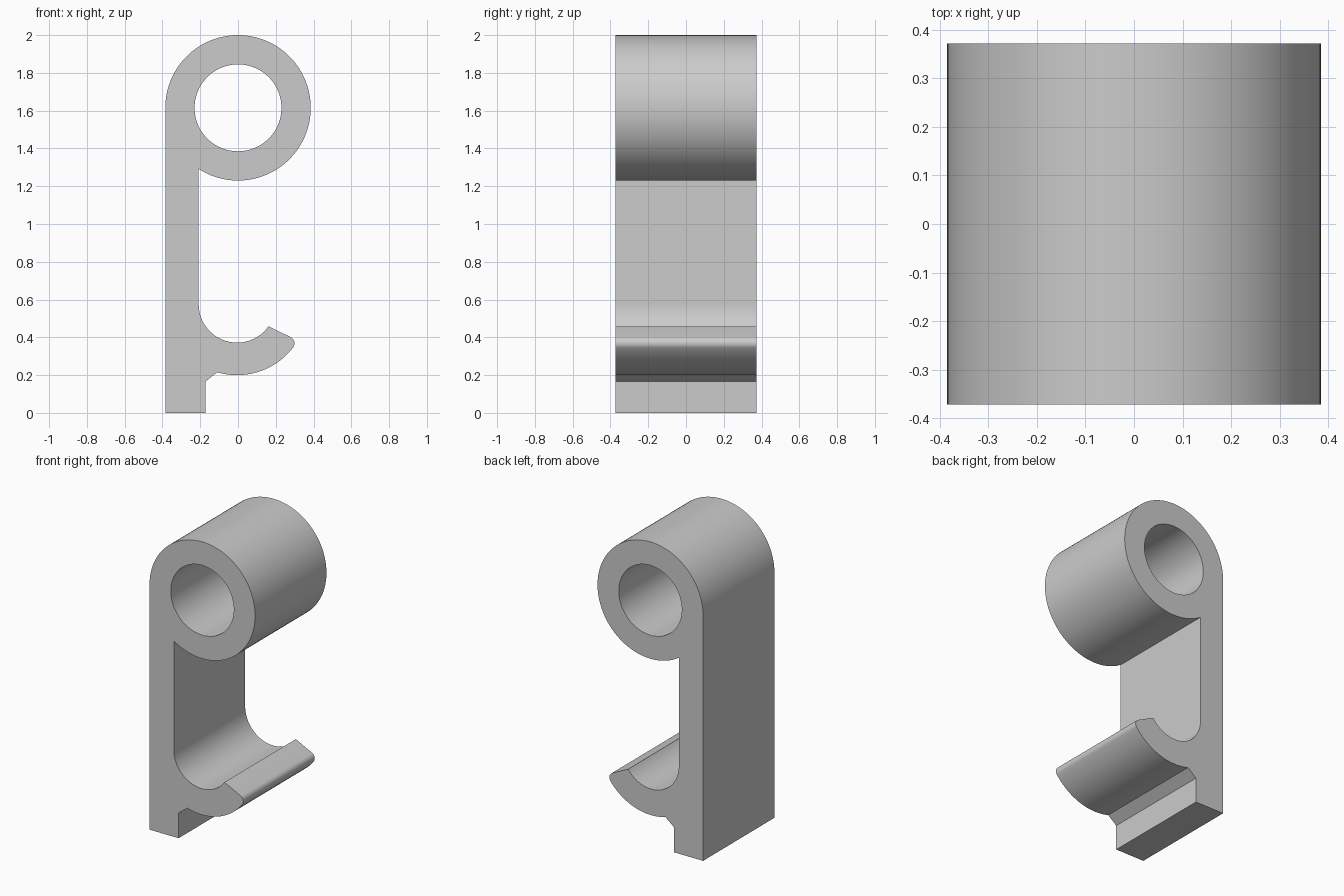
import bpy
import bmesh
from math import radians, cos, sin, acos, degrees

if "Cube" in bpy.data.objects:
    bpy.data.objects.remove(bpy.data.objects["Cube"], do_unlink=True)

DEPTH = 0.744
LEFT, STEM, FOOT = -0.385, -0.208, -0.173   # x of back face, stem face, foot face
EYE, EYE_R, BORE_R = (0, 1.615), 0.385, 0.23
HOOK, HOOK_IN, HOOK_OUT = (-0.005, 0.575), 0.203, 0.375
TIP, TIP_R = (0.262, 0.368), 0.037


def arc(center, radius, start, end, steps):
    """Points on an arc in the xz plane, angles in degrees."""
    angles = [radians(start + (end - start) * i / steps) for i in range(steps + 1)]
    return [(center[0] + radius * cos(a), center[1] + radius * sin(a)) for a in angles]


def add_loop(bm, points):
    verts = [bm.verts.new((x, -DEPTH / 2, z)) for x, z in points]
    return [bm.edges.new((v, verts[(i + 1) % len(verts)])) for i, v in enumerate(verts)]


# Outline: eye, stem, hook with rounded tip, foot
eye_end = -degrees(acos(STEM / EYE_R))
outline = (
    arc(EYE, EYE_R, 180, eye_end, 84)
    + arc(HOOK, HOOK_IN, 180, 325, 40)
    + arc(TIP, TIP_R, 63.4, -37.8, 10)
    + arc(HOOK, HOOK_OUT, -37.8, -106.3, 24)[1:]
    + [(FOOT, 0.165), (FOOT, 0), (LEFT, 0)]
)
bore = arc(EYE, BORE_R, 0, 360, 96)[:-1]

# Fill the profile and extrude it to full depth
bm = bmesh.new()
edges = add_loop(bm, outline) + add_loop(bm, bore)
bmesh.ops.triangle_fill(bm, edges=edges, use_beauty=True, normal=(0, -1, 0))
solid = bmesh.ops.extrude_face_region(bm, geom=bm.faces[:], use_keep_orig=True)
moved = [g for g in solid["geom"] if isinstance(g, bmesh.types.BMVert)]
bmesh.ops.translate(bm, verts=moved, vec=(0, DEPTH, 0))
bmesh.ops.recalc_face_normals(bm, faces=bm.faces[:])

mesh = bpy.data.meshes.new("hook_bracket")
bm.to_mesh(mesh)
bm.free()
bracket = bpy.data.objects.new("hook_bracket", mesh)
bpy.context.collection.objects.link(bracket)

# Plain grey material
grey = bpy.data.materials.new("light_grey")
grey.use_nodes = True
grey.diffuse_color = (0.6, 0.6, 0.6, 1)
grey.node_tree.nodes["Principled BSDF"].inputs["Base Color"].default_value = grey.diffuse_color
mesh.materials.append(grey)

# Smooth curved walls, crisp edges
bpy.ops.object.select_all(action="DESELECT")
bracket.select_set(True)
bpy.context.view_layer.objects.active = bracket
bpy.ops.object.shade_smooth_by_angle(angle=radians(20))
